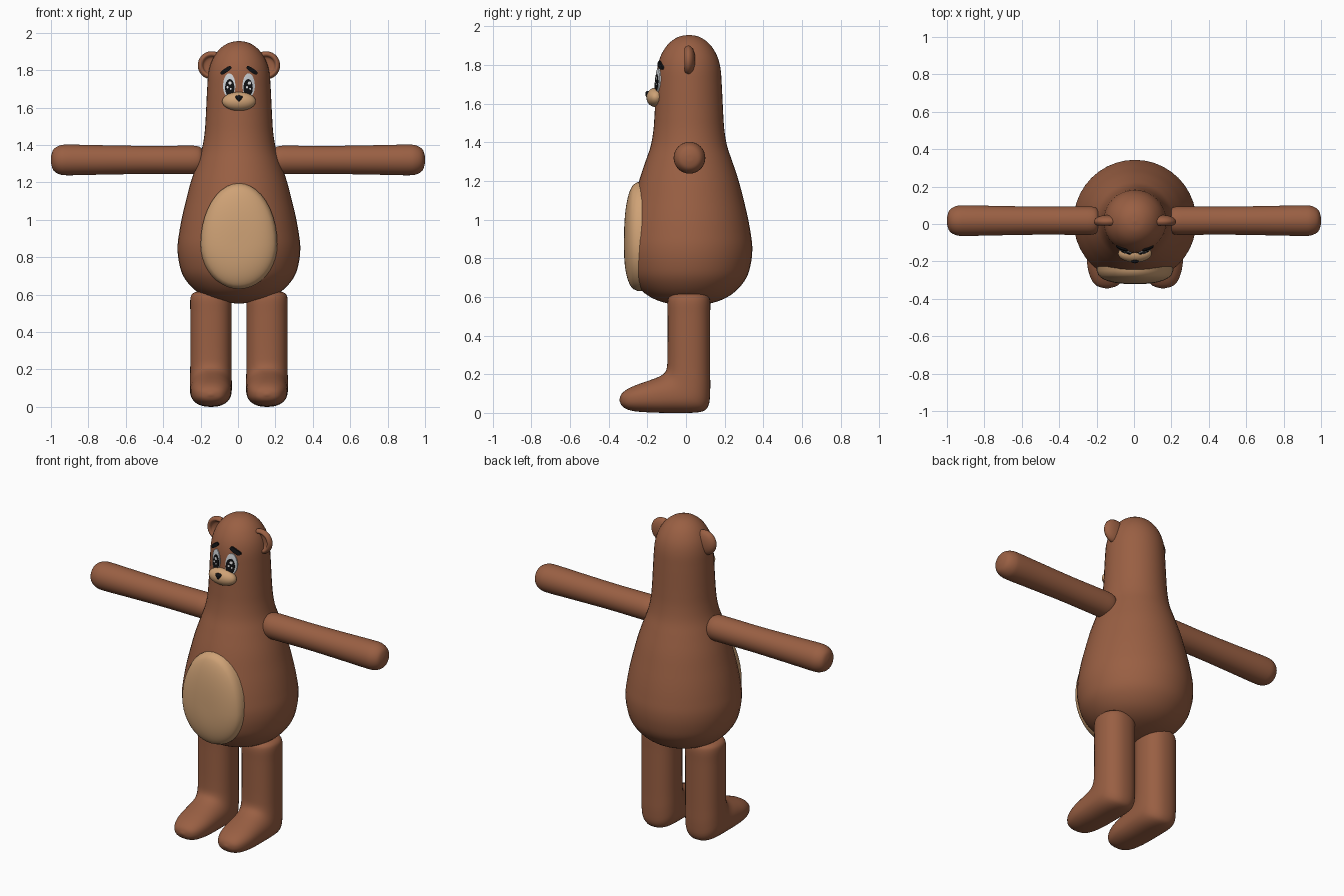
import bpy, bmesh, math
from mathutils import Matrix, Vector

cube = bpy.data.objects.get("Cube")
if cube:
    bpy.data.objects.remove(cube, do_unlink=True)


def material(name, rgb):
    m = bpy.data.materials.new(name)
    m.use_nodes = True
    m.diffuse_color = (*rgb, 1)
    m.node_tree.nodes["Principled BSDF"].inputs["Base Color"].default_value = (*rgb, 1)
    return m


BROWN = material("brown fur", (0.32, 0.115, 0.056))
TAN = material("tan fur", (0.62, 0.36, 0.18))
BLACK = material("black", (0.006, 0.006, 0.007))
GREY = material("eye white", (0.62, 0.65, 0.68))
WHITE = material("highlight white", (0.95, 0.95, 0.95))

CX, CY = 0.005, 0.015  # shared body axis


def finish(name, bm, mat, angle=50):
    bmesh.ops.recalc_face_normals(bm, faces=bm.faces)
    mesh = bpy.data.meshes.new(name)
    bm.to_mesh(mesh)
    bm.free()
    obj = bpy.data.objects.new(name, mesh)
    bpy.context.collection.objects.link(obj)
    mesh.materials.append(mat)
    bpy.ops.object.select_all(action='DESELECT')
    obj.select_set(True)
    bpy.context.view_layer.objects.active = obj
    bpy.ops.object.shade_smooth_by_angle(angle=math.radians(angle))
    return obj


def smooth_rows(rows, steps=4):
    """Catmull-Rom resampling of a list of equal-length rows."""
    out = []
    for i in range(len(rows) - 1):
        a, b, c, d = (rows[max(0, min(len(rows) - 1, i + k))] for k in (-1, 0, 1, 2))
        for s in range(steps):
            t = s / steps
            out.append(tuple(
                0.5 * (2 * q + (r - p) * t + (2 * p - 5 * q + 4 * r - u) * t * t
                       + (3 * q - p - 3 * r + u) * t ** 3)
                for p, q, r, u in zip(a, b, c, d)))
    return out + [rows[-1]]


def bridge(bm, rings, caps=True):
    for lo, hi in zip(rings, rings[1:]):
        n = len(lo)
        for i in range(n):
            bm.faces.new((lo[i], lo[(i + 1) % n], hi[(i + 1) % n], hi[i]))
    if caps:
        bm.faces.new(rings[0])
        bm.faces.new(rings[-1])


def loft(name, rows, mat, matrix=Matrix(), power=2, sides=40):
    """Rows are (front y, front z, back y, back z, half width)."""
    bm = bmesh.new()
    rings = []
    for fy, fz, by, bz, w in rows:
        ring = []
        for i in range(sides):
            t = math.tau * i / sides
            c, s = (math.copysign(abs(v) ** (2 / power), v) for v in (math.cos(t), math.sin(t)))
            p = Vector((w * c, (fy + by) / 2 + s * (fy - by) / 2, (fz + bz) / 2 + s * (fz - bz) / 2))
            ring.append(bm.verts.new(matrix @ p))
        rings.append(ring)
    bridge(bm, rings)
    return finish(name, bm, mat, 60)


def lathe(name, profile, mat, matrix):
    return loft(name, [(-r, z, r, z, r) for z, r in profile], mat, matrix)


def plate(name, mat, cx, cz, w, up, down, surface, depth=0.009, taper=0, tilt=0, power=2, rings=8):
    """Egg-shaped plate in x and z; surface(x, z, s) gives y, with s = 1 at the rim."""
    bm = bmesh.new()
    loops, sides = [], 40
    for k in range(1, rings + 2):
        s = min(k / rings, 1)
        ring = []
        for i in range(sides):
            t = math.tau * i / sides
            c, h = (math.copysign(abs(v) ** (2 / power), v) for v in (math.cos(t), math.sin(t)))
            u, v = s * w * c * (1 + taper * h), s * h * (up if h > 0 else down)
            x = cx + u * math.cos(tilt) - v * math.sin(tilt)
            z = cz + u * math.sin(tilt) + v * math.cos(tilt)
            y = surface(x, z, s) + (depth if k > rings else 0)
            ring.append(bm.verts.new((x, y, z)))
        loops.append(ring)
    bridge(bm, loops)
    return finish(name, bm, mat)


# Body and head in one turned shape
body = smooth_rows([
    (0.552, 0.002), (0.56, 0.08), (0.585, 0.17), (0.63, 0.242), (0.7, 0.298), (0.78, 0.322),
    (0.86, 0.328), (0.94, 0.318), (1.02, 0.303), (1.1, 0.284), (1.2, 0.258), (1.3, 0.225),
    (1.38, 0.198), (1.46, 0.184), (1.54, 0.178), (1.62, 0.174), (1.7, 0.17), (1.78, 0.164),
    (1.84, 0.149), (1.89, 0.122), (1.925, 0.089), (1.948, 0.048), (1.956, 0.002)])
lathe("body", body, BROWN, Matrix.Translation((CX, CY, 0)))


def head_surface(offset):
    def surface(x, z, s):
        for (z0, r0), (z1, r1) in zip(body, body[1:]):
            if z0 <= z <= z1:
                r = r0 + (r1 - r0) * (z - z0) / (z1 - z0)
                return CY - math.sqrt(r * r - (x - CX) ** 2) - offset
    return surface


# Belly patch, a shallow pillow
plate("belly_patch", TAN, CX, 0.87, 0.205, 0.325, 0.24,
      lambda x, z, s: -0.25 - 0.071 * math.sqrt(max(0, 1 - s ** 2.6)), depth=0.05, rings=20)

arm = smooth_rows([(0.185, 0.035), (0.195, 0.062), (0.225, 0.075), (0.3, 0.076), (0.5, 0.075),
                   (0.75, 0.079), (0.9, 0.082), (0.95, 0.078), (0.985, 0.058), (0.998, 0.025),
                   (1.0, 0.002)])
leg = smooth_rows([
    (0.01, 0.622, 0.02, 0.622, 0.005), (-0.05, 0.618, 0.08, 0.618, 0.065),
    (-0.083, 0.605, 0.113, 0.605, 0.098), (-0.095, 0.575, 0.125, 0.575, 0.11),
    (-0.095, 0.5, 0.125, 0.5, 0.11), (-0.095, 0.38, 0.125, 0.38, 0.11),
    (-0.096, 0.28, 0.125, 0.22, 0.11), (-0.1, 0.23, 0.125, 0.11, 0.111),
    (-0.115, 0.203, 0.115, 0.035, 0.112), (-0.145, 0.185, 0.07, 0.004, 0.112),
    (-0.19, 0.168, -0.07, 0.0, 0.11), (-0.25, 0.147, -0.2, 0.003, 0.104),
    (-0.3, 0.125, -0.285, 0.012, 0.085), (-0.332, 0.1, -0.328, 0.033, 0.055),
    (-0.344, 0.072, -0.344, 0.062, 0.008)])
ear = smooth_rows([(-0.03, 0.002), (-0.026, 0.035), (-0.015, 0.062), (0.003, 0.075),
                   (0.018, 0.07), (0.025, 0.06), (0.02, 0.05), (0.008, 0.044),
                   (0.002, 0.03), (0.0, 0.002)])

for side, label in ((1, "left"), (-1, "right")):
    lathe(label + "_arm", arm, BROWN,
          Matrix.Translation((0, 0.018, 1.32)) @ Matrix.Rotation(side * math.pi / 2, 4, 'Y'))
    loft(label + "_leg", leg, BROWN, Matrix.Translation((CX + side * 0.15, 0, 0)), power=2.3)
    lathe(label + "_ear", ear, BROWN,
          Matrix.Translation((CX + side * 0.145, 0.018, 1.826)) @ Matrix.Rotation(math.pi / 2, 4, 'X'))
    # Eye layers and brow, wrapped on the head
    ex = CX + side * 0.052
    plate(label + "_eye", GREY, ex, 1.715, 0.033, 0.068, 0.06, head_surface(0.006))
    plate(label + "_pupil", BLACK, ex - side * 0.003, 1.705, 0.025, 0.047, 0.045, head_surface(0.009))
    for n, (dx, z, r) in enumerate(((0.004, 1.731, 0.009), (-0.009, 1.709, 0.006), (0.008, 1.7, 0.005))):
        plate(f"{label}_eye_highlight_{n + 1}", WHITE, ex + dx, z, r, r, r,
              head_surface(0.011), depth=0.004, rings=2)
    plate(label + "_brow", BLACK, CX + side * 0.07, 1.799, 0.034, 0.011, 0.011,
          head_surface(0.009), tilt=-side * 0.6, power=3)

# Muzzle and nose
bm = bmesh.new()
bmesh.ops.create_uvsphere(bm, u_segments=32, v_segments=20, radius=1, matrix=Matrix.Translation(
    (CX, -0.158, 1.633)) @ Matrix.Diagonal((0.09, 0.047, 0.05, 1)))
finish("muzzle", bm, TAN)
plate("nose", BLACK, CX, 1.652, 0.018, 0.014, 0.022,
      lambda x, z, s: -0.2 - 0.01 * math.sqrt(1 - s * s), depth=0.02, taper=0.45)
